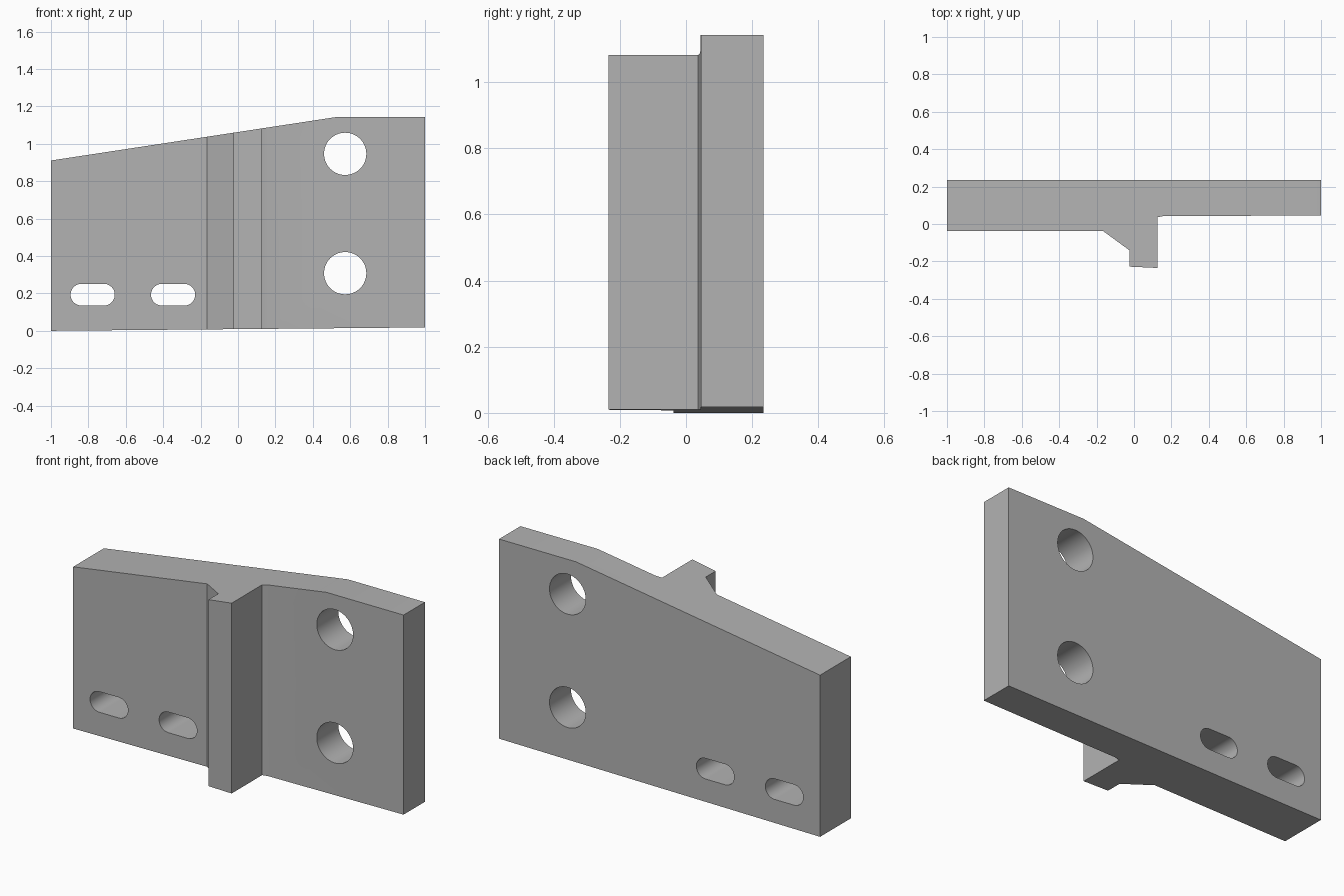
import bpy
import math
from mathutils import Vector

cube = bpy.data.objects.get("Cube")
if cube:
    bpy.data.objects.remove(cube, do_unlink=True)

grey = bpy.data.materials.new("plain grey")
grey.use_nodes = True
colour = (0.45, 0.45, 0.45, 1)
grey.diffuse_color = colour
grey.node_tree.nodes["Principled BSDF"].inputs["Base Color"].default_value = colour


def prism(name, outline, place, start, end):
    """Extrude a closed 2D outline between two depths."""
    n = len(outline)
    verts = [place(a, b, d) for d in (start, end) for a, b in outline]
    faces = [list(range(n))[::-1], list(range(n, 2 * n))]
    faces += [[i, (i + 1) % n, (i + 1) % n + n, i + n] for i in range(n)]
    mesh = bpy.data.meshes.new(name)
    mesh.from_pydata(verts, [], faces)
    mesh.materials.append(grey)
    obj = bpy.data.objects.new(name, mesh)
    bpy.context.collection.objects.link(obj)
    return obj


def upright(a, b, d):
    return Vector((a, b, d))


def through(a, b, d):
    return Vector((a, -d, b))


def combine(target, cutter, operation):
    """Apply a boolean and discard its cutter."""
    cutter.hide_render = True
    mod = target.modifiers.new("cut", 'BOOLEAN')
    mod.operation = operation
    mod.solver = 'EXACT'
    mod.object = cutter
    bpy.context.view_layer.objects.active = target
    bpy.ops.object.modifier_apply(modifier=mod.name)
    bpy.data.objects.remove(cutter, do_unlink=True)


def slot(x, z, radius, half=0.0, steps=32):
    """Rounded slot outline; a circle when half is zero."""
    points = []
    for side, first in ((1, -math.pi / 2), (-1, math.pi / 2)):
        count = steps + 1 if half else steps
        for i in range(count):
            t = first + math.pi * i / steps
            points.append((x + side * half + radius * math.cos(t),
                           z + radius * math.sin(t)))
    return points


# Plate with gusseted rib, from its plan
plan = [(-1, 0.235), (-1, -0.038), (-0.165, -0.038), (-0.025, -0.14),
        (-0.025, -0.228), (0.125, -0.235), (0.125, 0.036), (0.16, 0.043),
        (1, 0.045), (1, 0.235)]
plate = prism("bracket_plate", plan, upright, -0.5, 2)

# Sloping top and slightly tilted base
side = [(-1.2, -0.001), (-1, 0), (1, 0.018), (1.2, 0.02),
        (1.2, 1.142), (0.52, 1.142), (-1.2, 0.88)]
combine(plate, prism("outline_cutter", side, through, -1, 1), 'INTERSECT')

# Bolt holes on one wing, slots on the other
openings = [slot(0.573, z, 0.113) for z in (0.308, 0.946)]
openings += [slot(x, 0.193, 0.058, 0.06) for x in (-0.777, -0.347)]
for outline in openings:
    combine(plate, prism("hole_cutter", outline, through, -1, 1), 'DIFFERENCE')

bpy.ops.object.select_all(action='DESELECT')
plate.select_set(True)
bpy.context.view_layer.objects.active = plate
bpy.ops.object.shade_smooth_by_angle(angle=math.radians(20))
